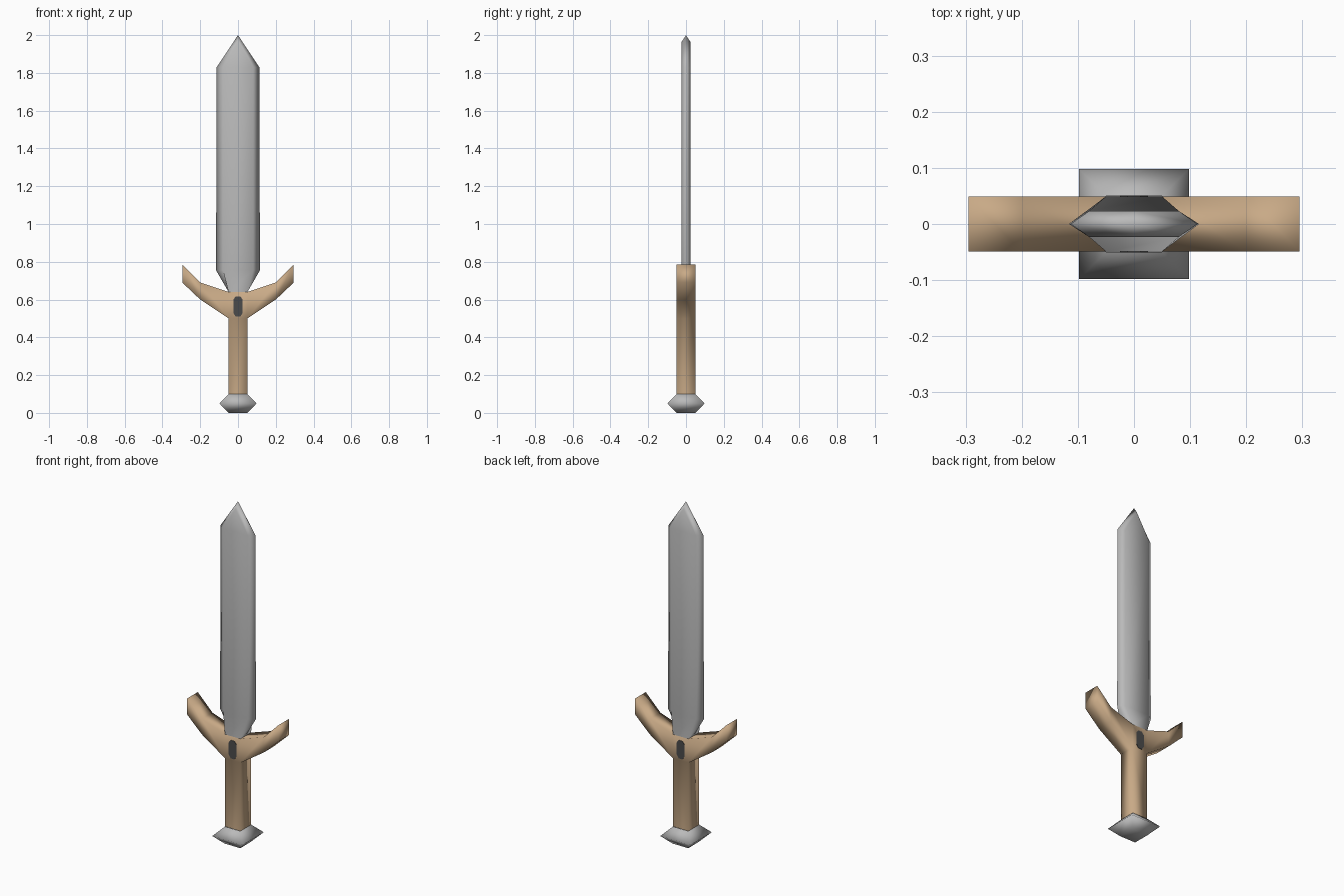
import bpy, bmesh
from mathutils import Vector

if "Cube" in bpy.data.objects:
    bpy.data.objects.remove(bpy.data.objects["Cube"])


def material(name, r, g, b):
    m = bpy.data.materials.new(name)
    m.diffuse_color = (r, g, b, 1)
    m.use_nodes = True
    m.node_tree.nodes["Principled BSDF"].inputs["Base Color"].default_value = m.diffuse_color
    return m


STEEL = material("steel grey", 0.49, 0.49, 0.49)
WOOD = material("light wood", 0.58, 0.40, 0.24)
DARK = material("dark stone", 0.07, 0.07, 0.07)


def finish(bm, name, mat, smooth=True):
    bmesh.ops.remove_doubles(bm, verts=bm.verts, dist=1e-5)
    bmesh.ops.recalc_face_normals(bm, faces=bm.faces)
    for f in bm.faces:
        f.smooth = smooth
    me = bpy.data.meshes.new(name)
    bm.to_mesh(me)
    bm.free()
    me.materials.append(mat)
    ob = bpy.data.objects.new(name, me)
    bpy.context.collection.objects.link(ob)
    return ob


def bridge(bm, a, b):
    n = len(a)
    for i in range(n):
        j = (i + 1) % n
        bm.faces.new((a[i], a[j], b[j], b[i]))


def square(bm, h, z):
    return [bm.verts.new((x * h, y * h, z)) for x, y in ((-1, -1), (1, -1), (1, 1), (-1, 1))]


def extrude_y(bm, depth):
    """Extrude flat xz faces lying at y = -depth to y = +depth."""
    res = bmesh.ops.extrude_face_region(bm, geom=bm.faces[:], use_keep_orig=True)
    verts = [g for g in res["geom"] if isinstance(g, bmesh.types.BMVert)]
    bmesh.ops.translate(bm, verts=verts, vec=(0, 2 * depth, 0))


# Pommel: square bicone, open where the grip meets it
bm = bmesh.new()
rings = [square(bm, h, z) for h, z in ((0.05, 0), (0.098, 0.05), (0.05, 0.1))]
bridge(bm, rings[0], rings[1])
bridge(bm, rings[1], rings[2])
bm.faces.new(rings[0][::-1])
finish(bm, "pommel", STEEL)

# Grip and upswept guard: one mesh made from mirrored front panels
D = 0.049
bm = bmesh.new()
panels = [[(-0.05, 0.1), (0.05, 0.1), (0.05, 0.5), (-0.05, 0.5)],
          [(-0.05, 0.5), (0.05, 0.5), (0.05, 0.64), (-0.05, 0.64)]]
for s in (1, -1):
    sections = [(0.05, 0.5, 0.64), (0.2, 0.6, 0.69), (0.295, 0.69, 0.785)]
    for (x0, a0, b0), (x1, a1, b1) in zip(sections, sections[1:]):
        panels.append([(s * x0, a0), (s * x1, a1), (s * x1, b1), (s * x0, b0)])
for p in panels:
    bm.faces.new([bm.verts.new((x, -D, z)) for x, z in p])
bmesh.ops.remove_doubles(bm, verts=bm.verts, dist=1e-5)
bmesh.ops.recalc_face_normals(bm, faces=bm.faces)
extrude_y(bm, D)
# remove the hidden joints under the blade and above the pommel
hidden = []
for f in bm.faces:
    c = f.calc_center_median()
    if abs(c.x) < 0.01 and abs(c.y) < 0.01 and (abs(c.z - 0.1) < 0.01 or abs(c.z - 0.64) < 0.01):
        hidden.append(f)
bmesh.ops.delete(bm, geom=hidden, context='FACES')
finish(bm, "grip_and_guard", WOOD)

# Blade: six-sided section, flaring from the square hilt, pointed tip
bm = bmesh.new()


def hexagon(edge, flat, y, z):
    pts = [(-edge, 0), (-flat, -y), (flat, -y), (edge, 0), (flat, y), (-flat, y)]
    return [bm.verts.new((px, py, z)) for px, py in pts]


base = hexagon(0.05, 0.05, D, 0.64)
low = hexagon(0.116, 0.08, 0.023, 0.755)
high = hexagon(0.113, 0.08, 0.023, 1.83)
bridge(bm, base, low)
bridge(bm, low, high)
tip = bm.verts.new((0, 0, 2.0))
front = bm.verts.new((0, -0.023, 1.965))
back = bm.verts.new((0, 0.023, 1.965))
for ridge, (e0, a, b, e1) in ((front, (0, 1, 2, 3)), (back, (3, 4, 5, 0))):
    bm.faces.new((high[a], high[b], ridge))
    bm.faces.new((high[e0], high[a], ridge, tip))
    bm.faces.new((high[b], high[e1], tip, ridge))
finish(bm, "blade", STEEL)

# Dark inlays on the front and back of the guard
outline = [(-0.012, 0.51), (0.012, 0.51), (0.025, 0.53), (0.025, 0.6),
           (0.012, 0.617), (-0.012, 0.617), (-0.025, 0.6), (-0.025, 0.53)]
for name, y in (("front_inlay", -D), ("back_inlay", D)):
    bm = bmesh.new()
    bm.faces.new([bm.verts.new((x, -0.002, z)) for x, z in outline])
    extrude_y(bm, 0.002)
    bmesh.ops.translate(bm, verts=bm.verts, vec=Vector((0, y, 0)))
    finish(bm, name, DARK, smooth=False)
